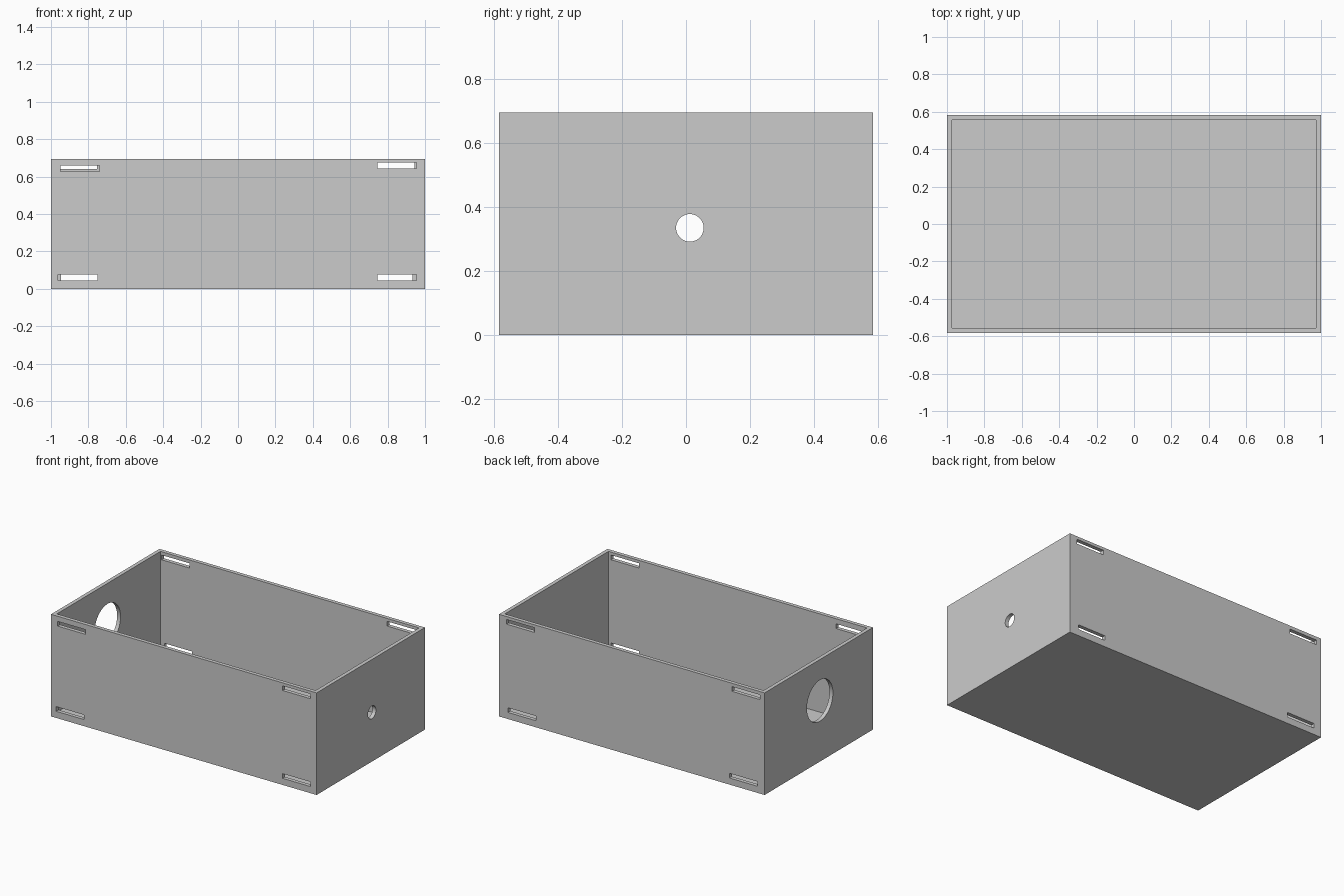
import bpy
import bmesh
import math
from mathutils import Matrix, Vector

if "Cube" in bpy.data.objects:
    bpy.data.objects.remove(bpy.data.objects["Cube"], do_unlink=True)

HALF_X, HALF_Y, HEIGHT, WALL = 1.0, 0.583, 0.695, 0.026
SLOT_LENGTH, SLOT_HEIGHT = 0.21, 0.032

grey = bpy.data.materials.new("plain grey")
grey.use_nodes = True
colour = (0.6, 0.6, 0.6, 1)
grey.diffuse_color = colour
grey.node_tree.nodes["Principled BSDF"].inputs["Base Color"].default_value = colour


def add_object(name, bm):
    mesh = bpy.data.meshes.new(name)
    bm.to_mesh(mesh)
    bm.free()
    obj = bpy.data.objects.new(name, mesh)
    bpy.context.collection.objects.link(obj)
    return obj


def box(name, low, high):
    low, high = Vector(low), Vector(high)
    bm = bmesh.new()
    bmesh.ops.create_cube(bm, size=1, matrix=Matrix.Translation((low + high) / 2)
                          @ Matrix.Diagonal((*(high - low), 1)))
    return add_object(name, bm)


def cut(target, cutter):
    cutter.hide_render = True
    mod = target.modifiers.new(cutter.name, "BOOLEAN")
    mod.operation, mod.solver, mod.object = "DIFFERENCE", "EXACT", cutter
    bpy.context.view_layer.objects.active = target
    bpy.ops.object.modifier_apply(modifier=mod.name)
    bpy.data.objects.remove(cutter, do_unlink=True)


# Open tray with thin walls and floor
tray = box("open_box", (-HALF_X, -HALF_Y, 0), (HALF_X, HALF_Y, HEIGHT))
tray.data.materials.append(grey)
cut(tray, box("cavity", (WALL - HALF_X, WALL - HALF_Y, WALL),
              (HALF_X - WALL, HALF_Y - WALL, HEIGHT + 0.2)))

# Strap slots near the corners of the front and back walls: (left edge, bottom edge)
slots = {
    -1: [(-0.95, 0.628), (-0.962, 0.045), (0.745, 0.643), (0.745, 0.045)],
    1: [(-0.965, 0.64), (-0.945, 0.045), (0.733, 0.643), (0.722, 0.045)],
}
for side, corners in slots.items():
    y = side * (HALF_Y - WALL / 2)
    for x, z in corners:
        cut(tray, box("slot", (x, y - WALL, z),
                      (x + SLOT_LENGTH, y + WALL, z + SLOT_HEIGHT)))

# Round holes through the end walls: small on the left, large on the right
for x, y, z, radius in ((HALF_X, 0.012, 0.335, 0.043), (-HALF_X, -0.012, 0.415, 0.14)):
    bm = bmesh.new()
    bmesh.ops.create_cone(bm, cap_ends=True, segments=48, radius1=radius, radius2=radius,
                          depth=0.2, matrix=Matrix.Translation((x, y, z))
                          @ Matrix.Rotation(math.pi / 2, 4, "Y"))
    cut(tray, add_object("round_hole", bm))

# Crisp walls, smooth hole rims
bpy.ops.object.select_all(action="DESELECT")
tray.select_set(True)
bpy.context.view_layer.objects.active = tray
bpy.ops.object.shade_smooth_by_angle(angle=math.radians(30))
